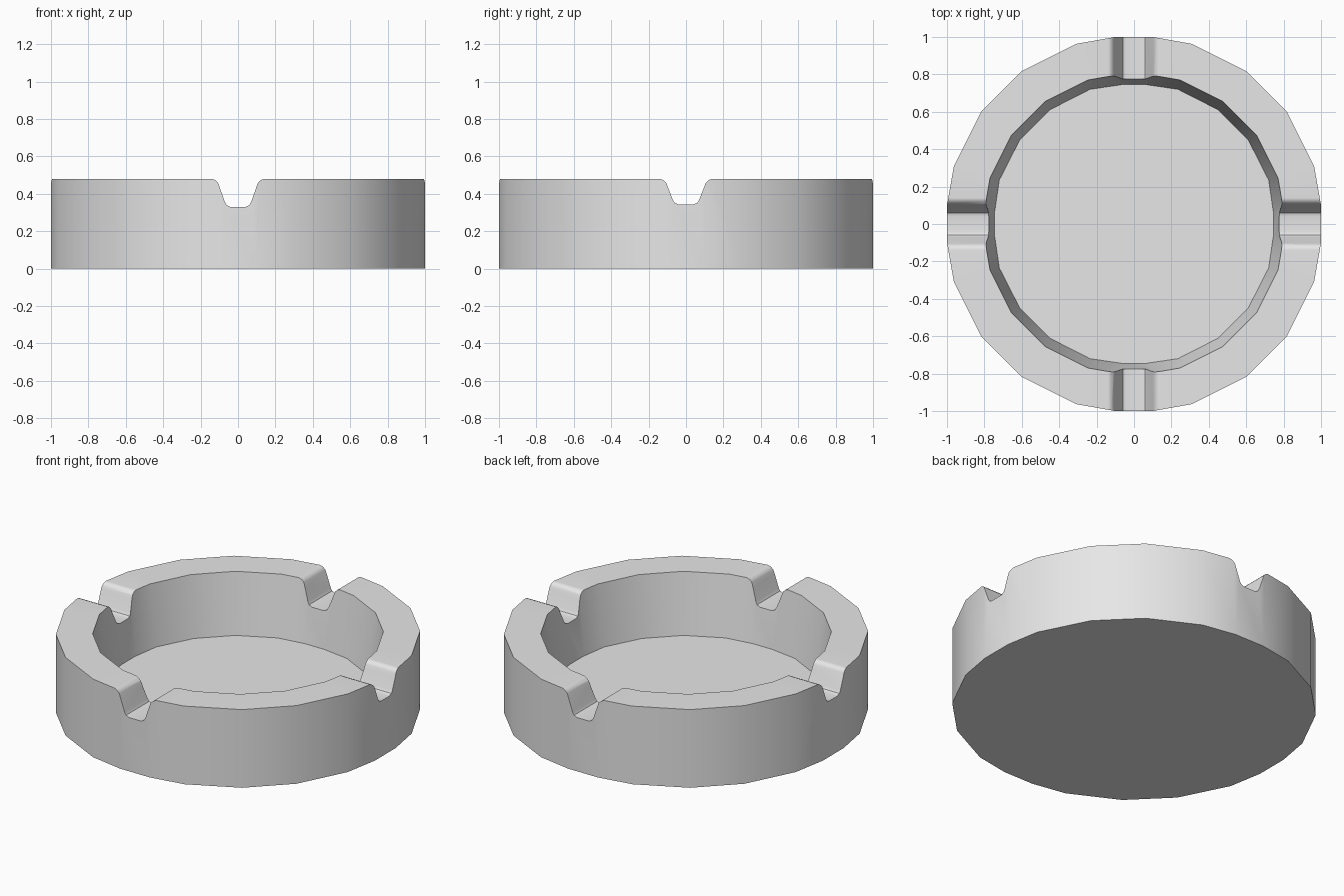
import bpy
import bmesh
from mathutils import Matrix

cube = bpy.data.objects.get("Cube")
if cube:
    bpy.data.objects.remove(cube, do_unlink=True)

HEIGHT, FLOOR = 0.48, 0.11

grey = bpy.data.materials.new("plain grey")
grey.use_nodes = True
grey.diffuse_color = (0.8, 0.8, 0.8, 1)
grey.node_tree.nodes["Principled BSDF"].inputs["Base Color"].default_value = (0.8, 0.8, 0.8, 1)


def make_object(name, bm):
    bmesh.ops.recalc_face_normals(bm, faces=bm.faces)
    mesh = bpy.data.meshes.new(name)
    bm.to_mesh(mesh)
    bm.free()
    mesh.materials.append(grey)
    obj = bpy.data.objects.new(name, mesh)
    bpy.context.collection.objects.link(obj)
    return obj


def ring(bm, points, z):
    """Closed loop made by mirroring an eighth and turning it four times."""
    quarter = points + [(y, x) for x, y in reversed(points)]
    verts = []
    for _ in range(4):
        verts += [bm.verts.new((x, y, z)) for x, y in quarter]
        quarter = [(y, -x) for x, y in quarter]
    return verts


# Dish: faceted outer wall, flat rim, slightly tapered well
bm = bmesh.new()
outer = [(0.1, 1.0), (0.31, 0.963), (0.6, 0.817)]
rings = [
    ring(bm, outer, 0),
    ring(bm, outer, HEIGHT),
    ring(bm, [(0.1, 0.795), (0.245, 0.77), (0.475, 0.655)], HEIGHT),
    ring(bm, [(0.065, 0.745), (0.235, 0.72), (0.447, 0.612)], FLOOR),
]
for low, high in zip(rings, rings[1:]):
    for i in range(len(low)):
        j = (i + 1) % len(low)
        bm.faces.new((low[i], low[j], high[j], high[i]))
bm.faces.new(rings[0])
bm.faces.new(rings[-1])
dish = make_object("ashtray_dish", bm)


# Rounded rest notches, one channel across each axis
def notch_cutter(name, bottom, along_x):
    depth = HEIGHT - bottom
    half = [(0.147, 1.2), (0.147, 1.02), (0.122, 0.955), (0.106, 0.85),
            (0.07, 0.17), (0.06, 0.06), (0.04, 0)]
    profile = half + [(-x, t) for x, t in reversed(half)]
    bm = bmesh.new()
    face = bm.faces.new([bm.verts.new((x, -1.2, bottom + depth * t)) for x, t in profile])
    extruded = bmesh.ops.extrude_face_region(bm, geom=[face])
    moved = [v for v in extruded["geom"] if isinstance(v, bmesh.types.BMVert)]
    bmesh.ops.translate(bm, verts=moved, vec=(0, 2.4, 0))
    if along_x:
        bmesh.ops.rotate(bm, verts=bm.verts, matrix=Matrix(((0, -1, 0), (1, 0, 0), (0, 0, 1))))
    cutter = make_object(name, bm)
    cutter.hide_render = True
    return cutter


bpy.ops.object.select_all(action="DESELECT")
bpy.context.view_layer.objects.active = dish
dish.select_set(True)
for name, bottom, along_x in (("front_back_notch", 0.33, False), ("side_notch", 0.343, True)):
    cutter = notch_cutter(name, bottom, along_x)
    cut = dish.modifiers.new(name, "BOOLEAN")
    cut.operation = "DIFFERENCE"
    cut.solver = "EXACT"
    cut.object = cutter
    bpy.ops.object.modifier_apply(modifier=cut.name)
    bpy.data.objects.remove(cutter, do_unlink=True)

# Soft shading over the facets and notch curves, crisp rim
bpy.ops.object.shade_smooth_by_angle(angle=0.55)
weighted = dish.modifiers.new("even_shading", "WEIGHTED_NORMAL")
weighted.keep_sharp = True
